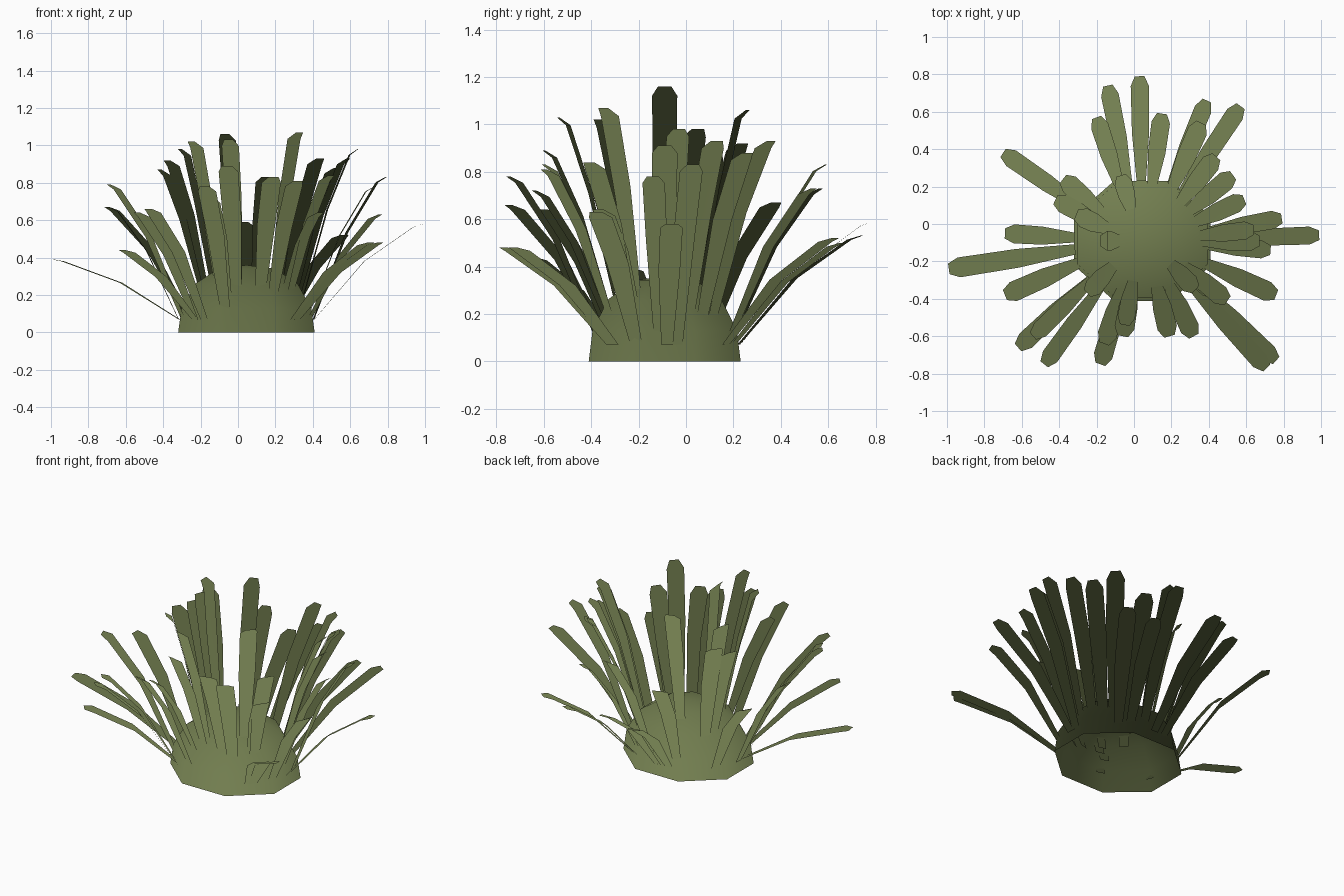
import bpy
import bmesh
import math
import random
from mathutils import Vector

random.seed(4)

default_cube = bpy.data.objects.get("Cube")
if default_cube:
    bpy.data.objects.remove(default_cube, do_unlink=True)

CENTRE = Vector((0.045, -0.09, 0))
RADIUS_X, RADIUS_Y, HEIGHT = 0.395, 0.347, 0.36
UP = Vector((0, 0, 1))


def make_material(name, colour):
    material = bpy.data.materials.new(name)
    material.use_nodes = True
    material.diffuse_color = colour
    shader = next(n for n in material.node_tree.nodes if n.type == 'BSDF_PRINCIPLED')
    shader.inputs["Base Color"].default_value = colour
    shader.inputs["Roughness"].default_value = 0.9
    return material


def make_object(name, bm, normals, material):
    mesh = bpy.data.meshes.new(name)
    for face in bm.faces:
        face.smooth = True
    bm.to_mesh(mesh)
    bm.free()
    mesh.materials.append(material)
    mesh.normals_split_custom_set_from_vertices(normals)
    obj = bpy.data.objects.new(name, mesh)
    bpy.context.scene.collection.objects.link(obj)
    return obj


leaf_green = make_material("leaf green", (0.17, 0.21, 0.08, 1))

# Low-poly mound, open underneath, with soft upward normals
bm = bmesh.new()
mound_normals = []
SIDES = 8
profile = [(1, 0), (0.95, 0.13), (0.75, 0.26), (0.42, 0.34)]
rings = []
for scale, z in profile:
    ring = []
    for i in range(SIDES):
        angle = math.tau * (i + 0.5) / SIDES
        out = Vector((math.cos(angle), math.sin(angle), 0))
        offset = Vector((RADIUS_X * out.x, RADIUS_Y * out.y, 0)) * scale
        ring.append(bm.verts.new(CENTRE + offset + UP * z))
        mound_normals.append((out * 0.5 * scale + UP).normalized())
    rings.append(ring)
for lower, upper in zip(rings, rings[1:]):
    for i in range(SIDES):
        j = (i + 1) % SIDES
        bm.faces.new((lower[i], lower[j], upper[j], upper[i]))
crown = bm.verts.new(CENTRE + UP * HEIGHT)
mound_normals.append(UP)
for i in range(SIDES):
    bm.faces.new((rings[-1][i], rings[-1][(i + 1) % SIDES], crown))
make_object("mound", bm, mound_normals, leaf_green)

# Blade tips in hundredths: x, y, z
tips = [
    # back
    (3, 79, 59), (-14, 74, 53), (15, 59, 83), (-20, 57, 73), (39, 66, 50),
    (57, 63, 52), (36, 54, 73), (44, 36, 93), (53, 26, 88), (-7, 26, 106),
    # left side
    (59, 13, 93), (79, 3, 83), (99, -6, 58), (73, -14, 78), (64, -3, 98),
    (67, -9, 91), (76, -38, 63), (50, -41, 84), (44, -37, 64),
    # front
    (76, -73, 48), (71, -77, 48), (33, -35, 107), (32, -60, 81), (19, -60, 83),
    (-6, -60, 89), (-5, -54, 103), (-18, -75, 78), (-16, -64, 72),
    (-25, -37, 102), (-48, -75, 66), (-62, -66, 44), (-54, -60, 64),
    # right side
    (-69, -38, 79), (-99, -24, 39), (-69, -5, 67), (-70, 38, 67),
    (-38, 24, 92), (-42, 13, 87), (-31, 5, 98), (-18, -9, 116),
]


def add_blade(bm, normals, tip):
    flat = Vector((tip.x, tip.y, 0)) - CENTRE
    spread = flat.length
    out = flat.normalized()
    side = Vector((-out.y, out.x, 0))
    # Root sits just under the surface of the mound
    reach = min(0.92, spread * 1.25)
    root = CENTRE + Vector((out.x * RADIUS_X, out.y * RADIUS_Y, 0)) * reach
    root.z = max(HEIGHT * math.sqrt(1 - reach * reach) * 0.85 - 0.05, 0.04)
    # Two straight lengths, then a chamfered end that droops outwards
    bend = root.lerp(tip, 0.46)
    bend.z = root.z + (tip.z - root.z) * 0.61
    droop = (tip - bend).normalized() + out * 0.8
    shoulder = tip - droop.normalized() * 0.055
    width = random.uniform(0.096, 0.112)
    stations = [(root, 0.5), (bend, 0.92), (shoulder, 0.97), (tip, 0.52)]
    pairs = []
    for point, scale in stations:
        half = side * width * scale / 2
        pairs.append((bm.verts.new(point - half), bm.verts.new(point + half)))
        # Soft normals that lean up and away from the tuft
        normals.extend([(out * 0.4 + UP).normalized()] * 2)
    for (a, b), (c, d) in zip(pairs, pairs[1:]):
        bm.faces.new((a, c, d, b))


bm = bmesh.new()
blade_normals = []
for x, y, z in tips:
    add_blade(bm, blade_normals, Vector((x, y, z)) / 100)
make_object("grass_blades", bm, blade_normals, leaf_green)
